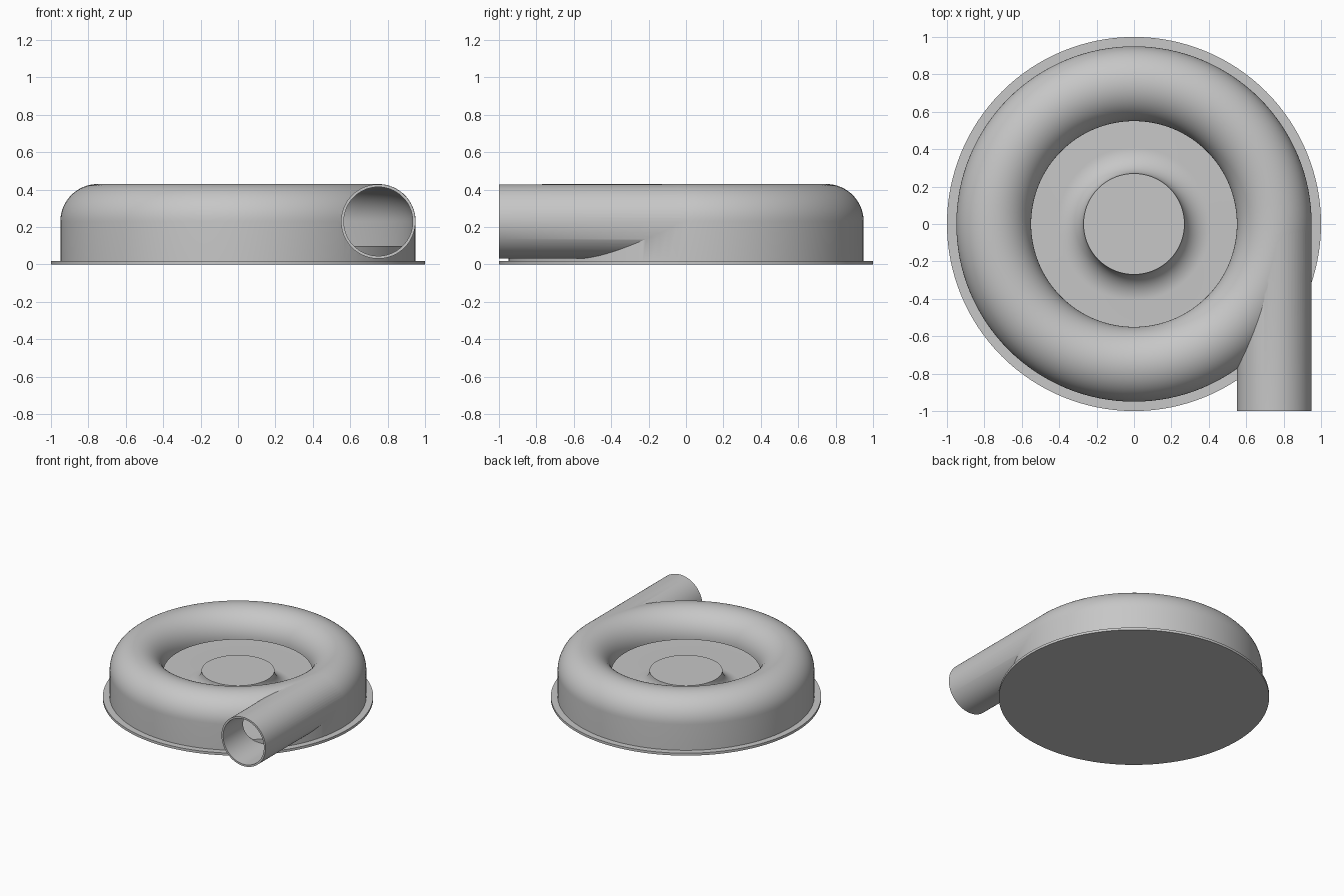
import bpy, bmesh
from math import sin, cos, pi, radians
from mathutils import Matrix, Vector

if "Cube" in bpy.data.objects:
    bpy.data.objects.remove(bpy.data.objects["Cube"])

SEGMENTS = 128
TUBE_R, TUBE_Z = 0.75, 0.23      # centre of the spiral tube's section
OUTER, INNER = 0.2, 0.185        # tube wall radii

grey = bpy.data.materials.new("light_grey")
colour = (0.57, 0.57, 0.57, 1)
grey.use_nodes = True
grey.diffuse_color = colour
grey.node_tree.nodes["Principled BSDF"].inputs["Base Color"].default_value = colour


def lathe(name, profile, ring=False):
    """Spin a profile of (radius, height) points; a ring joins its ends, else they are capped."""
    bm = bmesh.new()
    loops = []
    for r, z in profile:
        loops.append([bm.verts.new((r * cos(2 * pi * i / SEGMENTS), r * sin(2 * pi * i / SEGMENTS), z))
                      for i in range(SEGMENTS)])
    pairs = list(zip(loops, loops[1:]))
    if ring:
        pairs.append((loops[-1], loops[0]))
    else:
        bm.faces.new(loops[0])
        bm.faces.new(loops[-1])
    for a, b in pairs:
        for i in range(SEGMENTS):
            j = (i + 1) % SEGMENTS
            bm.faces.new((a[i], a[j], b[j], b[i]))
    bmesh.ops.recalc_face_normals(bm, faces=bm.faces)
    mesh = bpy.data.meshes.new(name)
    bm.to_mesh(mesh)
    bm.free()
    mesh.materials.append(grey)
    obj = bpy.data.objects.new(name, mesh)
    bpy.context.collection.objects.link(obj)
    return obj


def arc(cx, cz, radius, start, end, steps):
    angles = [radians(start + (end - start) * i / steps) for i in range(steps + 1)]
    return [(cx + radius * cos(a), cz + radius * sin(a)) for a in angles]


def pipe(name, radius, length):
    """Straight cylinder leaving the tube towards the front."""
    obj = lathe(name, [(radius, 0), (radius, length)])
    obj.data.transform(Matrix.Translation(Vector((TUBE_R, 0, TUBE_Z))) @ Matrix.Rotation(pi / 2, 4, "X"))
    return obj


def combine(target, tool, operation):
    mod = target.modifiers.new(operation.title(), "BOOLEAN")
    mod.operation, mod.solver, mod.object = operation, "EXACT", tool
    bpy.context.view_layer.objects.active = target
    bpy.ops.object.modifier_apply(modifier=mod.name)
    bpy.data.objects.remove(tool)


# Base flange
flange = lathe("base_flange", [(1, 0), (1, 0.02)])

# Floor with the flared centre hub
flare = arc(0.41, 0.23, 0.14, 180, 270, 16)
hub = lathe("hub_floor", flare + [(0.938, 0.09), (0.938, 0.01)])
for v in hub.data.vertices:
    if 0.08 < v.co.z < 0.23:
        v.co.z = 0.23 - (0.23 - v.co.z) * 0.13 / 0.14

# Domed ring housing joined with the outlet pipe
housing = lathe("housing", arc(TUBE_R, TUBE_Z, OUTER, 180, 0, 32) + [(0.95, 0.015), (0.55, 0.015)], ring=True)
combine(housing, pipe("outlet_pipe", OUTER - 0.001, 1), "UNION")

# Hollow out the ring, open towards the hub, then bore the outlet
cavity = lathe("cavity", arc(TUBE_R, TUBE_Z, INNER, 180, 0, 32)
               + [(0.935, -0.05), (0.5, -0.05), (0.5, 0.225), (0.565, 0.225)], ring=True)
combine(housing, cavity, "DIFFERENCE")
combine(housing, pipe("bore", INNER - 0.001, 1.05), "DIFFERENCE")

# Smooth curved walls, crisp rims
bpy.ops.object.select_all(action="DESELECT")
for obj in (flange, hub, housing):
    obj.select_set(True)
bpy.context.view_layer.objects.active = housing
bpy.ops.object.shade_smooth_by_angle(angle=radians(30))
